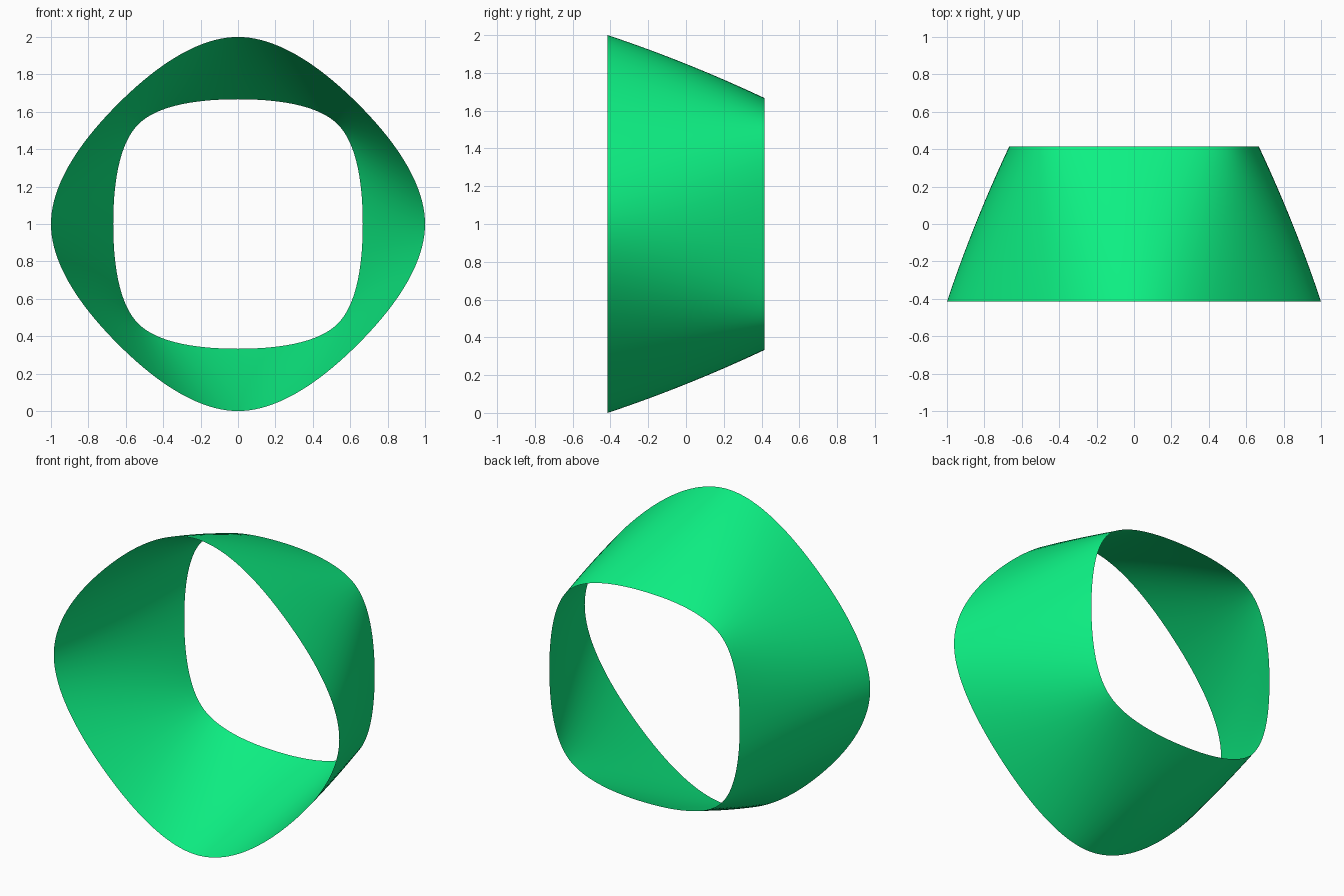
import bpy, bmesh
from mathutils import Vector, Matrix

if "Cube" in bpy.data.objects:
    bpy.data.objects.remove(bpy.data.objects["Cube"])

HALF = 0.415      # half depth along y
N, ROWS = 24, 24  # steps per eighth, steps along depth


def eighth(ext, diag):
    """Bezier from (ext, 0) to (diag, diag), meeting both symmetry lines smoothly."""
    f = 0.66
    corner = Vector((ext, 2 * diag - ext))
    a, d = Vector((ext, 0)), Vector((diag, diag))
    b, c = a.lerp(corner, f), d.lerp(corner, f)
    pts = []
    for i in range(N + 1):
        t = i / N
        u = 1 - t
        pts.append(a * u**3 + b * 3 * u * u * t + c * 3 * u * t * t + d * t**3)
    return pts


def ring(ext, diag):
    """Mirror the eighth into a quarter, then turn it four times."""
    e = eighth(ext, diag)
    quarter = e + [Vector((p.y, p.x)) for p in reversed(e[1:-1])]
    pts = []
    for k in range(4):
        for p in quarter:
            x, z = p
            for _ in range(k):
                x, z = -z, x
            pts.append(Vector((x, z)))
    return pts


# tapering open band: rounded diamond in front, rounded square at the back
front, back = ring(1.0, 0.642), ring(0.667, 0.533)
bm = bmesh.new()
rows = []
for j in range(ROWS + 1):
    t = j / ROWS
    s = t - 0.17 * t * (1 - t)   # slight outward bulge
    row = []
    for a, b in zip(front, back):
        p = a.lerp(b, s)
        row.append(bm.verts.new((p.x, -HALF + 2 * HALF * t, p.y + 1)))
    rows.append(row)
for r0, r1 in zip(rows, rows[1:]):
    for i in range(len(r0)):
        k = (i + 1) % len(r0)
        bm.faces.new((r0[i], r1[i], r1[k], r0[k]))
for f in bm.faces:
    f.smooth = True
    c = f.calc_center_median()
    f.normal_update()
    if f.normal.dot(c - Vector((0, c.y, 1))) < 0:
        f.normal_flip()

mesh = bpy.data.meshes.new("tapered_band")
bm.to_mesh(mesh)
bm.free()
band = bpy.data.objects.new("tapered_band", mesh)
bpy.context.collection.objects.link(band)

# green surface
mat = bpy.data.materials.new("green")
mat.diffuse_color = (0.004, 0.88, 0.23, 1)
mat.use_nodes = True
mat.node_tree.nodes["Principled BSDF"].inputs["Base Color"].default_value = mat.diffuse_color
mesh.materials.append(mat)
